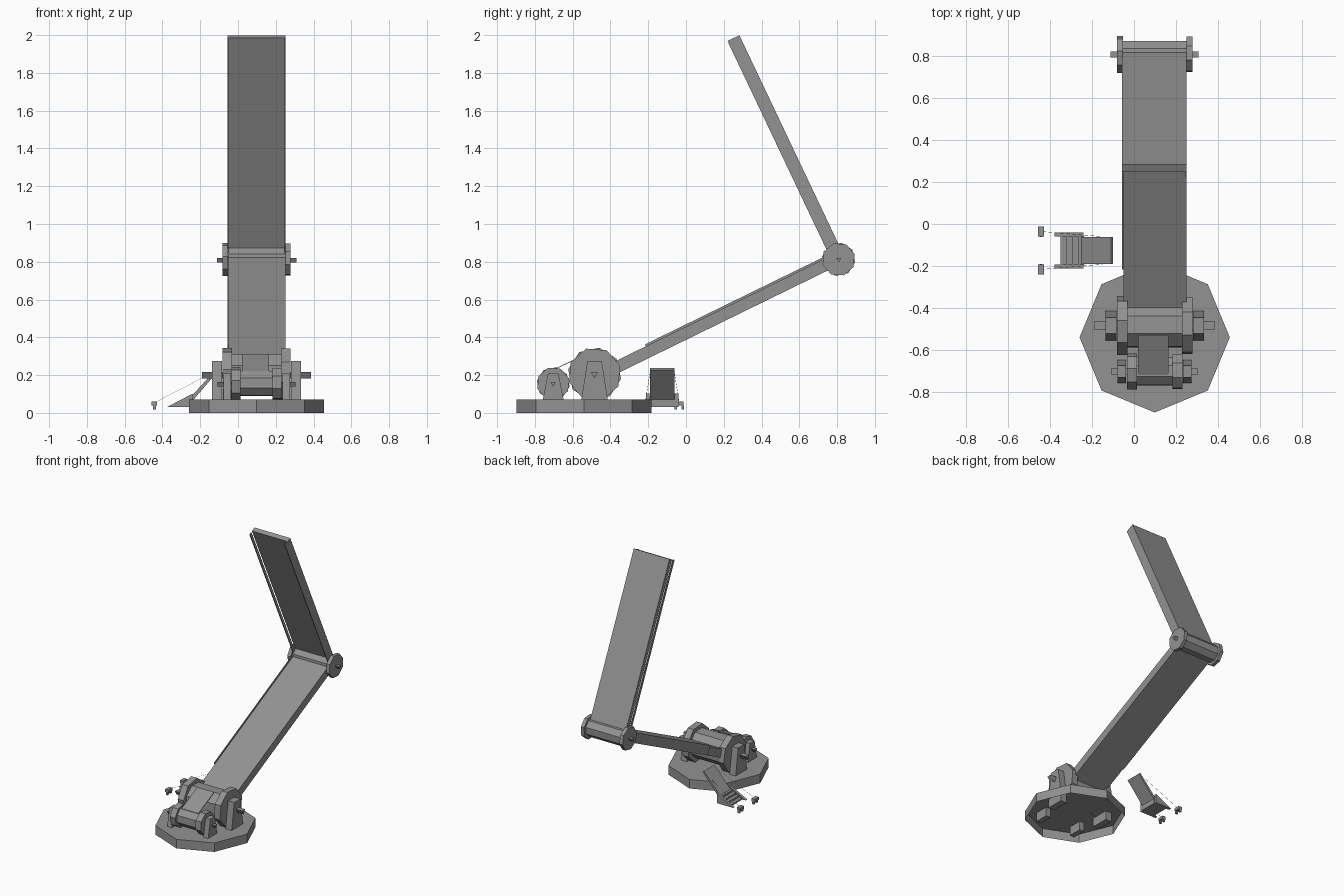
import bpy, bmesh, math
from mathutils import Vector

if "Cube" in bpy.data.objects:
    bpy.data.objects.remove(bpy.data.objects["Cube"])

CX = 0.0985  # centre line of the crane

gray = bpy.data.materials.new("plain_gray")
gray.diffuse_color = (0.29, 0.29, 0.29, 1)
gray.use_nodes = True
gray.node_tree.nodes["Principled BSDF"].inputs["Base Color"].default_value = gray.diffuse_color


def finish(name, bm):
    bmesh.ops.recalc_face_normals(bm, faces=bm.faces)
    me = bpy.data.meshes.new(name)
    bm.to_mesh(me)
    bm.free()
    me.materials.append(gray)
    ob = bpy.data.objects.new(name, me)
    bpy.context.collection.objects.link(ob)
    return ob


def prism(name, pts, a, b, axis="x"):
    """Extrude a profile: (y, z) points along x, or (x, z) points along y."""
    bm = bmesh.new()
    put = (lambda p, t: (t, p[0], p[1])) if axis == "x" else (lambda p, t: (p[0], t, p[1]))
    A = [bm.verts.new(put(p, a)) for p in pts]
    B = [bm.verts.new(put(p, b)) for p in pts]
    bm.faces.new(A)
    bm.faces.new(B[::-1])
    n = len(pts)
    for i in range(n):
        bm.faces.new((A[i], B[i], B[(i + 1) % n], A[(i + 1) % n]))
    return finish(name, bm)


def ngon(c, r, n, start):
    return [(c[0] + r * math.cos(start + 2 * math.pi * i / n),
             c[1] + r * math.sin(start + 2 * math.pi * i / n)) for i in range(n)]


def bar(name, p, q, lo, hi, x0, x1):
    """Box running from p to q in the yz plane, between two offsets across it."""
    p, q = Vector(p), Vector(q)
    d = (q - p).normalized()
    n = Vector((d.y, -d.x))
    prism(name, [p + n * lo, q + n * lo, q + n * hi, p + n * hi], x0, x1)


def box(name, x0, x1, y0, y1, z0, z1):
    prism(name, [(y0, z0), (y1, z0), (y1, z1), (y0, z1)], x0, x1)


def cable(name, p, q, r=0.0008):
    p, q = Vector(p), Vector(q)
    bm = bmesh.new()
    bmesh.ops.create_cone(bm, cap_ends=True, segments=3, radius1=r, radius2=r, depth=(q - p).length)
    rot = (q - p).to_track_quat("Z", "Y").to_matrix()
    for v in bm.verts:
        v.co = rot @ v.co + (p + q) / 2
    finish(name, bm)


def drum(name, c, r_disc, r_core, inner, outer, pin, r_pin, bracket=None):
    """Core, two end discs, three-sided pin and optional pair of brackets."""
    prism(name + "_core", ngon(c, r_core, 8, math.radians(20)), CX - inner, CX + inner)
    prism(name + "_pin", ngon(c, r_pin, 3, -math.pi / 2), CX - pin, CX + pin)
    for s, side, turn in ((-1, "left", 35), (1, "right", 18)):
        prism(f"{name}_disc_{side}", ngon(c, r_disc, 8, math.radians(turn)),
              CX + s * inner, CX + s * outer)
        if bracket:
            b0, b1, wb, wt, top = bracket
            prism(f"{name}_bracket_{side}",
                  [(c[0] - wb, 0.0), (c[0] + wb, 0.0), (c[0] + wb, 0.07),
                   (c[0] + wt, top), (c[0] - wt, top), (c[0] - wb, 0.07)],
                  CX + s * b0, CX + s * b1)


# Octagonal base, open underneath
bm = bmesh.new()
low = [bm.verts.new((x, y, 0)) for x, y in ngon((CX, -0.54), 0.358, 8, 0)]
top = [bm.verts.new((v.co.x, v.co.y, 0.07)) for v in low]
bm.faces.new(top)
for i in range(8):
    j = (i + 1) % 8
    bm.faces.new((low[i], low[j], top[j], top[i]))
base = finish("base", bm)

# Drums and elbow joint
A, S, E = (-0.484, 0.205), (-0.703, 0.155), (0.808, 0.813)
drum("main_drum", A, 0.142, 0.11, 0.13, 0.18, 0.288, 0.022, (0.183, 0.235, 0.07, 0.038, 0.275))
drum("small_drum", S, 0.088, 0.07, 0.085, 0.132, 0.207, 0.016, (0.136, 0.176, 0.055, 0.028, 0.208))
drum("elbow", E, 0.089, 0.068, 0.152, 0.18, 0.21, 0.016)

# Belt between the drums
prism("belt", [(-0.72, 0.222), (-0.53, 0.312), (-0.53, 0.308), (-0.72, 0.218)], 0.02, 0.165)

# Lower boom with a slightly raised left wall
x0, x1 = -0.056, 0.251
P, Q = (-0.42, 0.22), (0.79, 0.812)
bar("lower_boom", P, Q, -0.028, 0.035, x0 + 0.006, x1)
bar("lower_boom_wall", (-0.2, 0.3276), Q, -0.039, 0.035, x0, x0 + 0.006)

# Upper arm: back slab, full wall on the right, separate rail on the left
T = (0.251, 1.984)
F = (0.806, 0.815)
bar("upper_arm_slab", F, T, 0.0, 0.035, x0, x1 - 0.006)
bar("upper_arm_right_wall", F, T, -0.035, 0.035, x1 - 0.006, x1)
bar("upper_arm_left_rail", F, T, -0.035, -0.014, x0, x0 + 0.006)

# Ramp leading down to a short stair
YC = -0.126
prism("ramp", [(-0.25, 0.085), (-0.11, 0.237), (-0.1, 0.228), (-0.235, 0.07)],
      YC - 0.064, YC + 0.064, "y")
for s, side in ((-1, "front"), (1, "back")):
    prism(f"stair_side_{side}", [(-0.378, 0.03), (-0.24, 0.03), (-0.24, 0.102)],
          YC + s * 0.066, YC + s * 0.086, "y")
prism("stair_steps",
      [(-0.35, 0.03), (-0.35, 0.042), (-0.322, 0.042), (-0.322, 0.056), (-0.295, 0.056),
       (-0.295, 0.07), (-0.268, 0.07), (-0.268, 0.085), (-0.235, 0.085), (-0.235, 0.03)],
      YC - 0.066, YC + 0.066, "y")

# Ground clips and their guy cables
for s, side in ((-1, "front"), (1, "back")):
    y = YC + s * 0.09
    box(f"clip_top_{side}", -0.457, -0.428, y - 0.024, y + 0.024, 0.038, 0.06)
    for k, t in enumerate((-1, 1)):
        box(f"clip_leg_{side}_{k}", -0.45, -0.435, y + t * 0.018 - 0.007, y + t * 0.018 + 0.007, 0.018, 0.04)
    cable(f"guy_cable_{side}", (-0.44, y, 0.055), (-0.15, YC + s * 0.066, 0.205))
